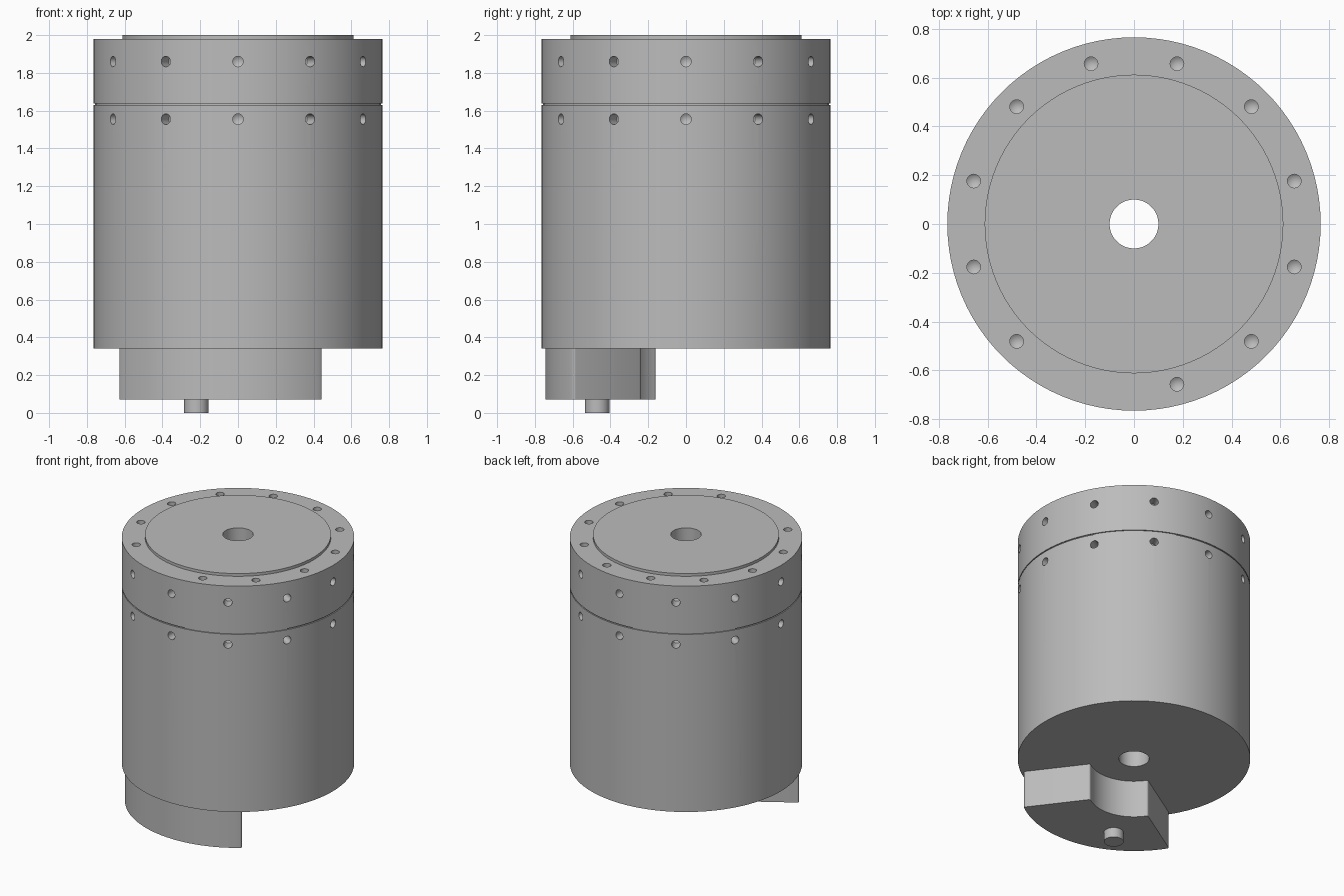
import bpy, bmesh
from math import radians, sin, cos, pi
from mathutils import Matrix, Vector

cube = bpy.data.objects.get("Cube")
if cube:
    bpy.data.objects.remove(cube, do_unlink=True)

GREY = (0.5, 0.5, 0.5, 1)
grey = bpy.data.materials.new("machined_grey")
grey.use_nodes = True
grey.diffuse_color = GREY
grey.node_tree.nodes["Principled BSDF"].inputs["Base Color"].default_value = GREY

HOUSING_R = 0.765
HOLE_R = 0.028
SEGMENTS = 96


def make_object(name, bm):
    bmesh.ops.recalc_face_normals(bm, faces=bm.faces)
    mesh = bpy.data.meshes.new(name)
    bm.to_mesh(mesh)
    bm.free()
    mesh.materials.append(grey)
    obj = bpy.data.objects.new(name, mesh)
    bpy.context.collection.objects.link(obj)
    return obj


def smooth(obj):
    bpy.ops.object.select_all(action='DESELECT')
    obj.select_set(True)
    bpy.context.view_layer.objects.active = obj
    bpy.ops.object.shade_smooth_by_angle(angle=radians(30))


def lathe(name, profile):
    """Spin a closed (radius, height) profile around z."""
    bm = bmesh.new()
    rings = []
    for i in range(SEGMENTS):
        a = 2 * pi * i / SEGMENTS
        rings.append([bm.verts.new((r * cos(a), r * sin(a), z)) for r, z in profile])
    n = len(profile)
    for i in range(SEGMENTS):
        a, b = rings[i], rings[(i + 1) % SEGMENTS]
        for j in range(n):
            k = (j + 1) % n
            bm.faces.new((a[j], b[j], b[k], a[k]))
    return make_object(name, bm)


def add_drill(bm, tip, direction):
    """Drill bit with a conical tip, pointing along direction."""
    turn = Vector((0, 0, 1)).rotation_difference(direction).to_matrix().to_4x4()
    place = Matrix.Translation(tip) @ turn
    sides = 20
    def ring(z):
        return [bm.verts.new(place @ Vector((HOLE_R * cos(2 * pi * i / sides),
                HOLE_R * sin(2 * pi * i / sides), z))) for i in range(sides)]
    low, high = ring(-0.02), ring(-0.2)
    point = bm.verts.new(place @ Vector((0, 0, 0)))
    bm.faces.new(high)
    for i in range(sides):
        j = (i + 1) % sides
        bm.faces.new((low[i], low[j], high[j], high[i]))
        bm.faces.new((low[i], low[j], point))


# Housing with through bore, seam groove and raised top disc
housing = lathe("housing", [
    (0.1, 0.34), (HOUSING_R, 0.34), (HOUSING_R, 1.63), (0.757, 1.63),
    (0.757, 1.638), (HOUSING_R, 1.638), (HOUSING_R, 1.98), (0.612, 1.98),
    (0.612, 2.0), (0.1, 2.0)])

# Screw holes: two rows round the side, one incomplete circle on top
drills = bmesh.new()
for k in range(12):
    a = radians(30 * k)
    out = Vector((cos(a), sin(a), 0))
    for z in (1.555, 1.86):
        add_drill(drills, out * (HOUSING_R - 0.1) + Vector((0, 0, z)), -out)
    if k != 8:
        b = a + radians(15)
        add_drill(drills, Vector((0.68 * cos(b), 0.68 * sin(b), 1.88)), Vector((0, 0, -1)))
cutter = make_object("hole_cutter", drills)
cutter.hide_render = True
cut = housing.modifiers.new("screw_holes", 'BOOLEAN')
cut.object = cutter
cut.operation = 'DIFFERENCE'
cut.solver = 'EXACT'
bpy.context.view_layer.objects.active = housing
bpy.ops.object.modifier_apply(modifier=cut.name)
bpy.data.objects.remove(cutter, do_unlink=True)
smooth(housing)

# Sector-shaped block under the housing
bm = bmesh.new()
steps = 32
angles = [radians(-148 + 95 * i / steps) for i in range(steps + 1)]
outline = [(0.745 * cos(a), 0.745 * sin(a)) for a in angles]
outline += [(0.295 * cos(a), 0.295 * sin(a)) for a in reversed(angles)]
base = bm.faces.new([bm.verts.new((x, y, 0.07)) for x, y in outline])
top = bmesh.ops.extrude_face_region(bm, geom=[base])
bmesh.ops.translate(bm, vec=(0, 0, 0.27),
                    verts=[v for v in top["geom"] if isinstance(v, bmesh.types.BMVert)])
bmesh.ops.recalc_face_normals(bm, faces=bm.faces)
corners = [e for e in bm.edges
           if abs(e.verts[0].co.z - e.verts[1].co.z) > 0.1 and e.calc_face_angle() > 1]
bmesh.ops.bevel(bm, geom=corners, offset=0.014, segments=4, profile=0.5, affect='EDGES')
smooth(make_object("sector_block", bm))

# Short locating pin below the block
bm = bmesh.new()
bmesh.ops.create_cone(bm, cap_ends=True, segments=32, radius1=0.065, radius2=0.065,
                      depth=0.08, matrix=Matrix.Translation((-0.22, -0.47, 0.04)))
smooth(make_object("locating_pin", bm))
